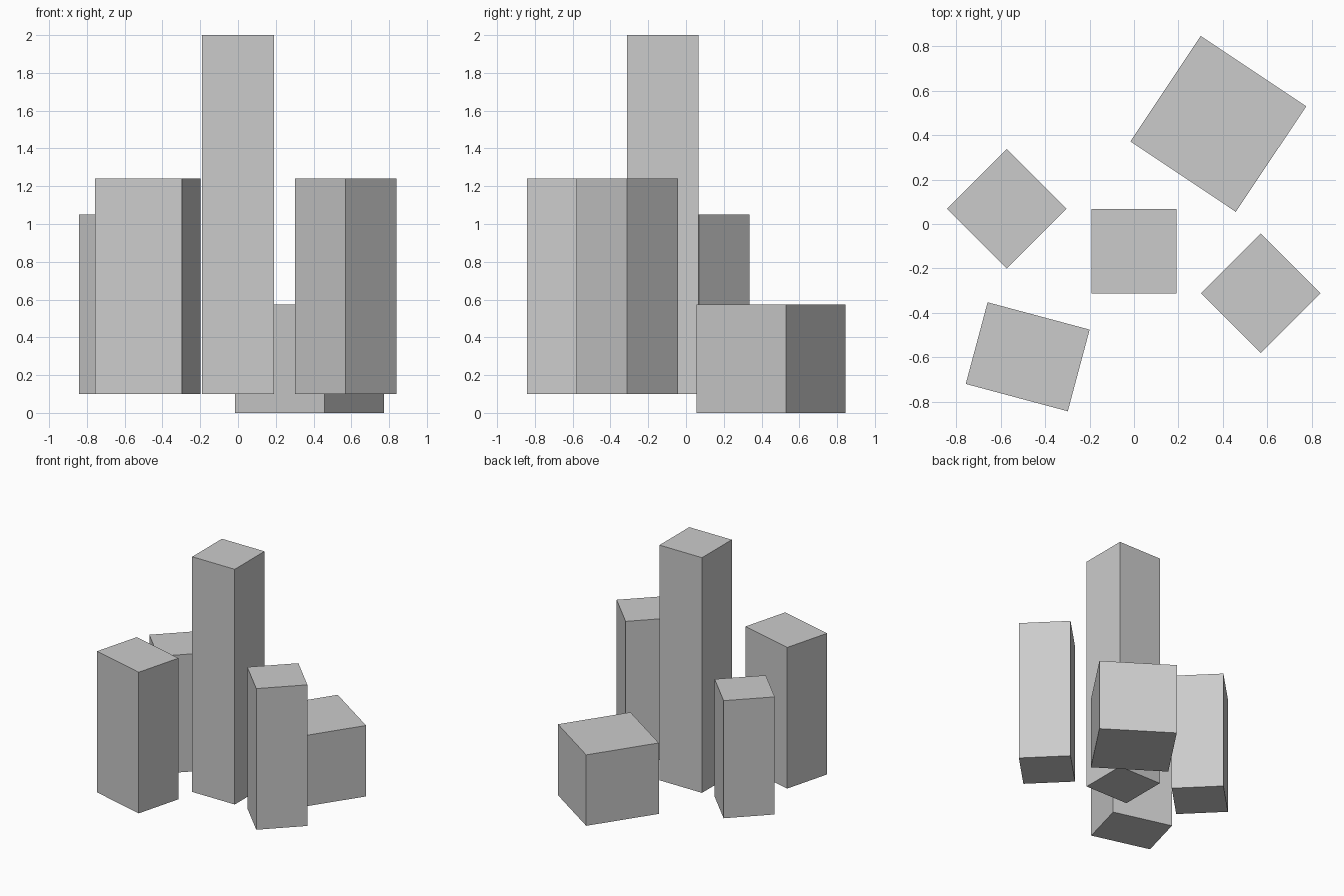
import bpy
from math import radians

if "Cube" in bpy.data.objects:
    bpy.data.objects.remove(bpy.data.objects["Cube"])


def block(name, centre, size, z0, z1, turn=0):
    """Upright box with its footprint turned about the vertical axis."""
    bpy.ops.mesh.primitive_cube_add(
        size=1, location=(centre[0], centre[1], (z0 + z1) / 2),
        rotation=(0, 0, radians(turn)))
    ob = bpy.context.object
    ob.name = name
    ob.scale = (size[0], size[1], z1 - z0)
    bpy.ops.object.transform_apply(location=False, rotation=False, scale=True)
    return ob


# Tall middle tower
block("central_tower", (0, -0.123), (0.38, 0.38), 0.1, 2.0)
# Two square towers turned corner-on
block("left_tower", (-0.572, 0.068), (0.38, 0.38), 0.1, 1.05, 45)
block("right_tower", (0.57, -0.312), (0.38, 0.38), 0.1, 1.24, 45)
# Oblong tower at the front left
block("front_tower", (-0.478, -0.597), (0.475, 0.38), 0.1, 1.24, -15)
# Low wide block at the back, reaching down to the ground
block("back_block", (0.379, 0.450), (0.57, 0.57), 0.0, 0.573, -33.7)
